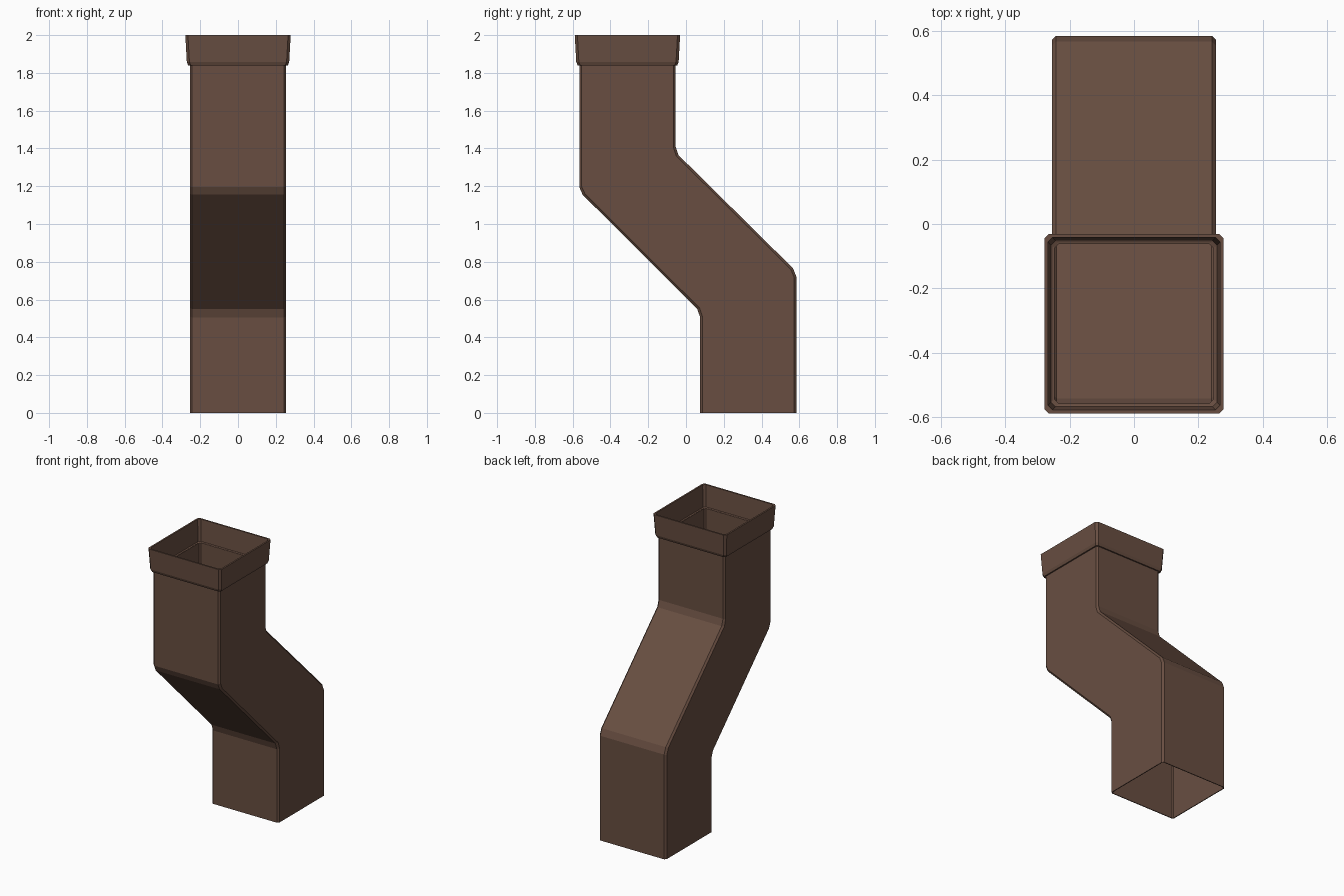
import bpy, bmesh

if "Cube" in bpy.data.objects:
    bpy.data.objects.remove(bpy.data.objects["Cube"])

brown = bpy.data.materials.new("dark_brown")
brown.diffuse_color = (0.138, 0.076, 0.053, 1)
brown.use_nodes = True
brown.node_tree.nodes["Principled BSDF"].inputs["Base Color"].default_value = brown.diffuse_color


def section(front, back, half_x, chamfer):
    """Chamfered square ring; front/back are (y, z) of its front and back edge."""
    (y0, z0), (y1, z1) = front, back
    t = chamfer / (y1 - y0)
    x = half_x
    corners = [(-x, t), (-x + chamfer, 0), (x - chamfer, 0), (x, t),
               (x, 1 - t), (x - chamfer, 1), (-x + chamfer, 1), (-x, 1 - t)]
    return [(px, y0 + (y1 - y0) * s, z0 + (z1 - z0) * s) for px, s in corners]


def loft(name, rings):
    """Skin consecutive rings into an open tube."""
    bm = bmesh.new()
    loops = [[bm.verts.new(p) for p in ring] for ring in rings]
    for a, b in zip(loops, loops[1:]):
        n = len(a)
        for i in range(n):
            j = (i + 1) % n
            bm.faces.new((a[i], a[j], b[j], b[i]))
    mesh = bpy.data.meshes.new(name)
    bm.to_mesh(mesh)
    bm.free()
    mesh.materials.append(brown)
    obj = bpy.data.objects.new(name, mesh)
    bpy.context.collection.objects.link(obj)
    return obj


# Square pipe with an S-shaped offset, open at both ends
W = 0.255
stations = [((0.075, 0.0), (0.585, 0.0)),
            ((0.075, 0.505), (0.585, 0.72)),
            ((0.06, 0.55), (0.567, 0.765)),
            ((-0.547, 1.155), (-0.04, 1.365)),
            ((-0.565, 1.195), (-0.055, 1.41)),
            ((-0.565, 1.85), (-0.055, 1.85))]
pipe = loft("offset_pipe", [section(f, b, W, 0.012) for f, b in stations])
wall = pipe.modifiers.new("wall", 'SOLIDIFY')
wall.thickness = 0.006
wall.offset = -1

# Flared socket collar: outer skin, rim, inner skin, ledge
CY = -0.31
profile = [(0.254, 1.84), (0.264, 1.84), (0.271, 1.858), (0.279, 2.0),
           (0.268, 2.0), (0.258, 1.853), (0.248, 1.848)]
loft("socket_collar", [section((CY - r, z), (CY + r, z), r, 0.014)
                       for r, z in profile])
